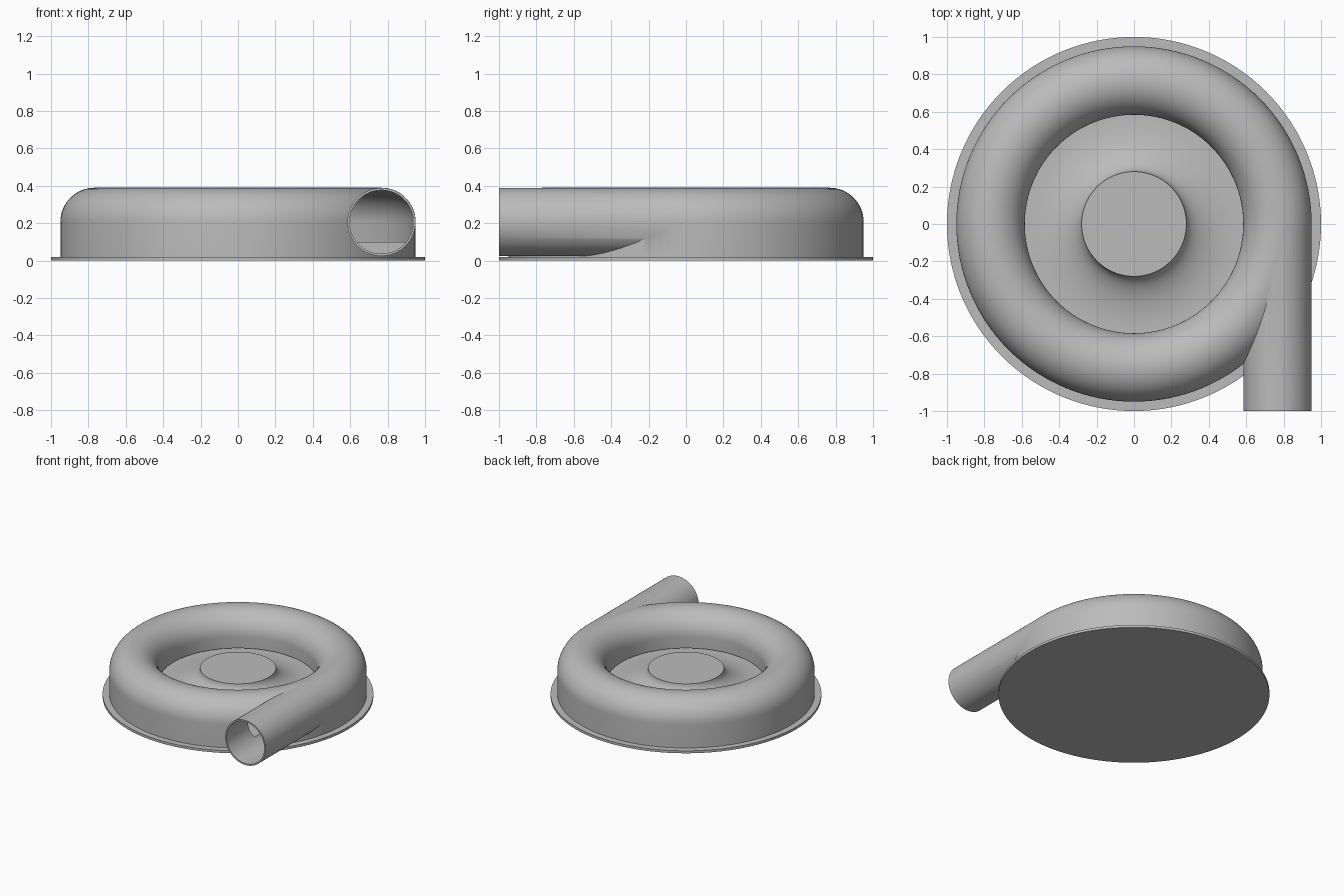
import bpy, bmesh
from math import pi, sin, cos
from mathutils import Matrix, Vector

cube = bpy.data.objects.get("Cube")
if cube:
    bpy.data.objects.remove(cube, do_unlink=True)

TUBE_R, TUBE_Z, OUTER, BORE = 0.767, 0.207, 0.183, 0.17
FLOOR = 0.1

grey = bpy.data.materials.new("plain grey")
grey.use_nodes = True
grey.diffuse_color = (0.5, 0.5, 0.5, 1)
grey.node_tree.nodes["Principled BSDF"].inputs["Base Color"].default_value = (0.5, 0.5, 0.5, 1)


def make_object(name, bm):
    bmesh.ops.remove_doubles(bm, verts=bm.verts, dist=1e-5)
    bmesh.ops.recalc_face_normals(bm, faces=bm.faces)
    mesh = bpy.data.meshes.new(name)
    bm.to_mesh(mesh)
    bm.free()
    obj = bpy.data.objects.new(name, mesh)
    bpy.context.collection.objects.link(obj)
    mesh.materials.append(grey)
    return obj


def arc(cx, cz, rx, rz, start, end, n):
    angles = [start + (end - start) * i / n for i in range(n + 1)]
    return [(cx + rx * cos(a), cz + rz * sin(a)) for a in angles]


def lathe(name, profile, closed=False):
    """Revolve an (r, z) profile about the z axis."""
    bm = bmesh.new()
    verts = [bm.verts.new((r, 0, z)) for r, z in profile]
    pairs = list(zip(verts, verts[1:]))
    if closed:
        pairs.append((verts[-1], verts[0]))
    edges = [bm.edges.new(p) for p in pairs]
    bmesh.ops.spin(bm, geom=verts + edges, cent=(0, 0, 0), axis=(0, 0, 1),
                   angle=2 * pi, steps=128, use_merge=True)
    return make_object(name, bm)


def rod(name, radius, y0, y1):
    """Solid cylinder along y on the outlet axis."""
    bm = bmesh.new()
    place = Matrix.Translation(Vector((TUBE_R, (y0 + y1) / 2, TUBE_Z))) @ Matrix.Rotation(pi / 2, 4, 'X')
    bmesh.ops.create_cone(bm, cap_ends=True, segments=64, radius1=radius,
                          radius2=radius, depth=y1 - y0, matrix=place)
    return make_object(name, bm)


# Casing: hub, flared floor, rounded ring, outer wall and base flange
hub = [(0, 0.23)] + arc(0.57, 0.23, 0.29, 0.13, pi, 1.5 * pi, 16)
ring = arc(TUBE_R, TUBE_Z, OUTER, OUTER, pi, 0, 32)
casing = lathe("blower_casing", hub + [(TUBE_R - OUTER, FLOOR)] + ring
               + [(0.95, 0.02), (1, 0.02), (1, 0), (0, 0)])

# Outlet pipe, air channel with a thin slit at the floor, and outlet bore
pipe = rod("outlet_pipe", OUTER - 0.001, -1, 0)
channel = lathe("channel_cutter", [(0.574, FLOOR - 0.0005)]
                + [(0.574, 0.118), (TUBE_R - BORE, 0.118)]
                + arc(TUBE_R, TUBE_Z, BORE, BORE, pi, 0, 32)
                + [(TUBE_R + BORE, FLOOR - 0.0005)], closed=True)
bore = rod("bore_cutter", BORE, -1.1, 0)

for tool, operation in ((pipe, 'UNION'), (channel, 'DIFFERENCE'), (bore, 'DIFFERENCE')):
    mod = casing.modifiers.new(tool.name, 'BOOLEAN')
    mod.object, mod.operation, mod.solver = tool, operation, 'EXACT'
    tool.hide_render = True

# Bake the cuts and drop the helper solids
bpy.context.view_layer.update()
baked = bpy.data.meshes.new_from_object(casing.evaluated_get(bpy.context.evaluated_depsgraph_get()))
casing.modifiers.clear()
casing.data = baked
for tool in (pipe, channel, bore):
    bpy.data.objects.remove(tool, do_unlink=True)

bpy.ops.object.select_all(action='DESELECT')
casing.select_set(True)
bpy.context.view_layer.objects.active = casing
bpy.ops.object.shade_smooth_by_angle(angle=pi / 6)
